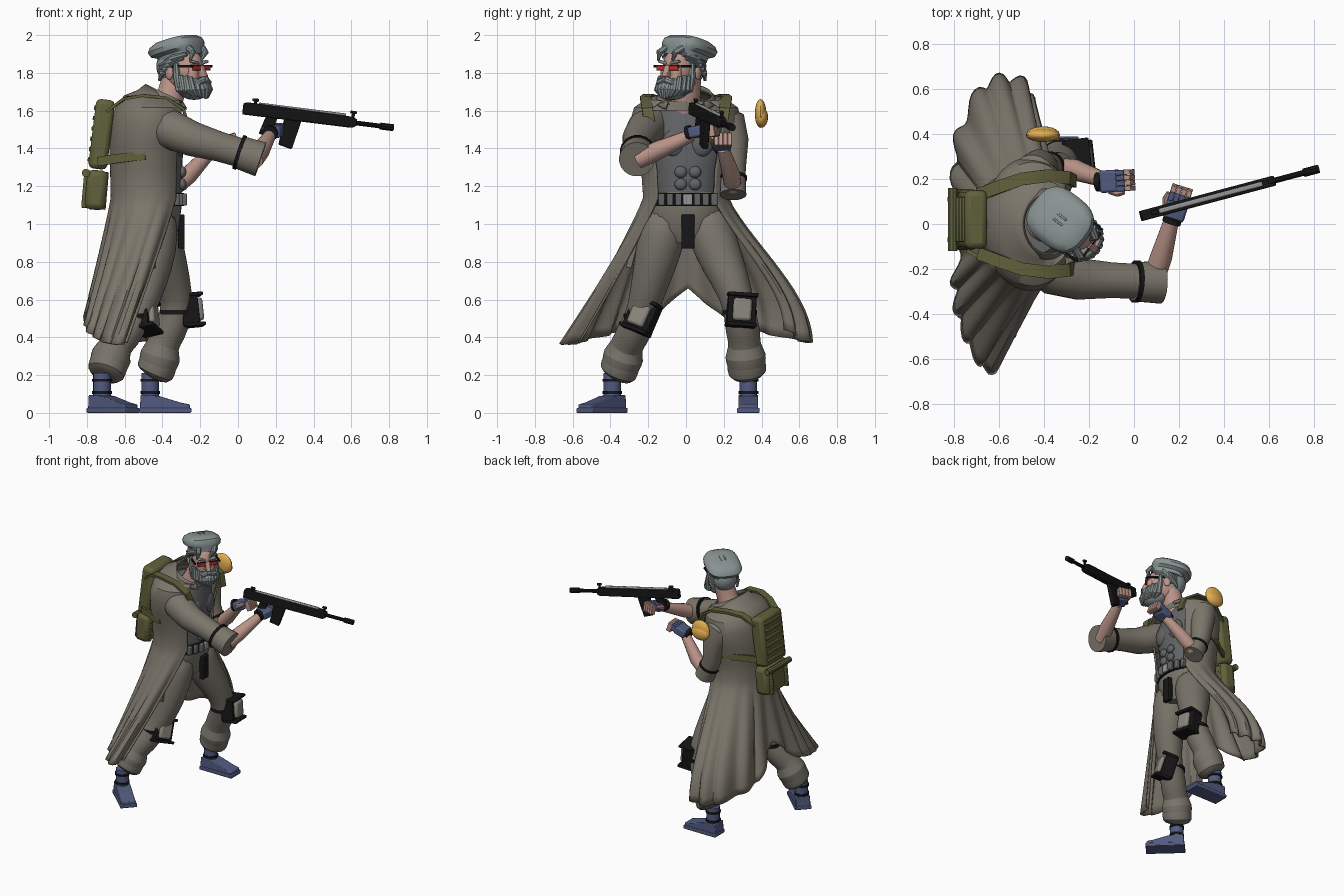
import bpy, bmesh
from math import sin, cos, pi, radians
from mathutils import Vector as V, Matrix as M

if "Cube" in bpy.data.objects:
    bpy.data.objects.remove(bpy.data.objects["Cube"])

COL = dict(coat=(.2, .18, .145), trouser=(.19, .175, .145), olive=(.12, .12, .045), skin=(.5, .3, .25),
           blue=(.085, .105, .22), black=(.008, .008, .008), hair=(.25, .29, .29), gold=(.78, .43, .08),
           vest=(.12, .125, .13), red=(.6, .03, .02), pad=(.25, .24, .2), steel=(.3, .3, .3))
MATS = {}
for k, c in COL.items():
    MATS[k] = bpy.data.materials.new(k)
    MATS[k].diffuse_color = (*c, 1)
I = M.Identity(4)


def finish(name, bm, mat, mx=I, bevel=0, sub=0, solid=0):
    bmesh.ops.transform(bm, matrix=mx, verts=bm.verts)
    bmesh.ops.recalc_face_normals(bm, faces=bm.faces)
    me = bpy.data.meshes.new(name)
    bm.to_mesh(me)
    bm.free()
    me.materials.append(MATS[mat])
    o = bpy.data.objects.new(name, me)
    bpy.context.collection.objects.link(o)
    if solid:
        o.modifiers.new("solid", "SOLIDIFY").thickness = solid
    if bevel:
        b = o.modifiers.new("bevel", "BEVEL")
        b.width, b.segments = bevel, 2
    if sub:
        o.modifiers.new("sub", "SUBSURF").levels = sub
        o.modifiers["sub"].render_levels = sub
    return o


def loft(name, rings, mat, closed=True, caps=True, **kw):
    bm = bmesh.new()
    rs = [[bm.verts.new(p) for p in r] for r in rings]
    n = len(rs[0])
    for a, b in zip(rs, rs[1:]):
        for i in range(n if closed else n - 1):
            j = (i + 1) % n
            bm.faces.new((a[i], a[j], b[j], b[i]))
    if caps and closed:
        bm.faces.new(rs[0][::-1])
        bm.faces.new(rs[-1])
    return finish(name, bm, mat, **kw)


def tube(name, pts, radii, mat, sides=14, ref=(0, 1, 0), **kw):
    pts = [V(p) for p in pts]
    rings = []
    for i, p in enumerate(pts):
        d = (pts[min(i + 1, len(pts) - 1)] - pts[max(i - 1, 0)]).normalized()
        s = d.cross(V(ref)).normalized()
        t = s.cross(d)
        r = radii[i] if isinstance(radii, list) else radii
        a, b = r if isinstance(r, tuple) else (r, r)
        rings.append([p + s * a * cos(2 * pi * (k + .5) / sides) + t * b * sin(2 * pi * (k + .5) / sides)
                      for k in range(sides)])
    return loft(name, rings, mat, **kw)


def ell(z, cx, rx, ry, n=32, cy=0, e=1.0):
    f = lambda c: abs(c) ** e * (1 if c > 0 else -1)
    return [V((cx + rx * f(cos(2 * pi * k / n)), cy + ry * f(sin(2 * pi * k / n)), z)) for k in range(n)]


def box(name, loc, dims, mat, rot=I, mx=I, bevel=.006):
    bm = bmesh.new()
    bmesh.ops.create_cube(bm, size=1, matrix=M.Translation(loc) @ rot @ M.Diagonal((*dims, 1)))
    return finish(name, bm, mat, mx, bevel)


def ball(name, loc, r, mat, mx=I):
    bm = bmesh.new()
    bmesh.ops.create_uvsphere(bm, u_segments=20, v_segments=12, radius=1,
                              matrix=M.Translation(loc) @ M.Diagonal((*r, 1)))
    return finish(name, bm, mat, mx)


def prism(name, prof, y0, y1, mat, mx=I, bevel=.005):
    return loft(name, [[V((x, y, z)) for x, z in prof] for y in (y0, y1)], mat, mx=mx, bevel=bevel)


def aim(loc, d):
    return M.Translation(loc) @ V(d).to_track_quat('X', 'Z').to_matrix().to_4x4()


# Long coat: torso rings, then a flared and folded skirt, open at the front
NU = 110
A = radians(42)
torso = [(1.675, -.375, .11, .13, .5), (1.66, -.395, .13, .15, .3), (1.655, -.43, .165, .2, .1), (1.61, -.45, .19, .265, 0),
         (1.54, -.46, .2, .285, 0), (1.42, -.475, .195, .255, 0), (1.28, -.475, .19, .225, 0), (1.14, -.475, .187, .215, 0)]
rows = []
for z, cx, rx, ry, tilt in torso:
    th = [A + (2 * pi - 2 * A) * i / NU for i in range(NU + 1)]
    rows.append([V((cx + rx * cos(t), ry * sin(t), z - tilt * rx * cos(t))) for t in th])
hem = [V(p) for p in [(-.46, .52, .44), (-.48, .62, .38), (-.58, .65, .37), (-.68, .6, .38), (-.77, .42, .42),
                      (-.80, .25, .46), (-.75, .01, .66), (-.79, -.22, .47), (-.79, -.34, .43), (-.76, -.46, .40),
                      (-.71, -.58, .37), (-.645, -.66, .36), (-.585, -.56, .37)]]
for r in range(1, 15):
    v = r / 14
    row = []
    for i in range(NU + 1):
        u = i / NU * (len(hem) - 1)
        k = min(int(u), len(hem) - 2)
        h, w = hem[k].lerp(hem[k + 1], u - k), rows[7][i]
        p = w.lerp(h, sin(pi / 2 * v ** 1.25) if i < NU * .4 else v ** 1.1)
        p.z = w.z + (h.z - w.z) * v
        out = V((w.x + .48, w.y, 0)).normalized()
        row.append(p + out * .022 * v * sin(2 * pi * 12 * i / NU))
    rows.append(row)
loft("long_coat", rows, "coat", closed=False, solid=-.012)
loft("coat_collar", [[p + V((0, 0, dz)) + V((p.x + .375, p.y, 0)) * s for p in rows[0]]
                     for dz, s in ((-.03, .2), (.012, .05), (-.02, .28))], "coat", closed=False, solid=.008)
loft("coat_shoulder_yoke", [ell(1.65, -.43, .14, .18), ell(1.60, -.44, .15, .23)], "coat", caps=False)

# Vest with chest and belly plates, hips, belt and pouches
loft("vest", [ell(z, cx, rx, ry, cy=.005) for z, cx, rx, ry in
              ((1.1, -.45, .15, .17), (1.3, -.45, .155, .185), (1.5, -.46, .175, .22), (1.62, -.44, .12, .14))], "vest")
loft("hips", [ell(z, -.45, rx, ry) for z, rx, ry in ((.9, .1, .11), (.97, .135, .19), (1.08, .15, .205), (1.17, .15, .2))],
     "trouser")
loft("belt", [ell(z, -.45, .163, .2) for z in (1.095, 1.165)], "black")
for s in (-1, 1):
    ball("chest_plate", (-.315, .01 + s * .07, 1.43), (.035, .065, .075), "vest")
    for z in (1.21, 1.275):
        ball("belly_plate", (-.295, .01 + s * .038, z), (.022, .033, .031), "vest")
    for k in range(3):
        y = s * (.05 + .045 * k)
        box("belt_pouch", (-.285 - .02 * k, y + .01, 1.13), (.03, .034, .065), "vest")
box("belt_buckle", (-.28, .01, 1.13), (.02, .05, .06), "steel")
box("hanging_holster", (-.3, .01, .96), (.035, .07, .18), "black")

# Legs: trousers with gathered cuffs, knee pads, boots
legs = [(-1, [(-.45, -.1, 1.08), (-.44, -.125, .95), (-.455, -.165, .78), (-.50, -.215, .6), (-.55, -.24, .5), (-.61, -.29, .4),
              (-.65, -.315, .355), (-.67, -.33, .3), (-.685, -.345, .26), (-.70, -.36, .21), (-.71, -.375, .19)],
         (-.72, -.39), -43, (-.475, -.24, .515), (.92, -.32, .22), 20),
        (1, [(-.45, .1, 1.08), (-.43, .13, .95), (-.38, .2, .78), (-.325, .27, .62), (-.325, .285, .52), (-.37, .305, .42),
             (-.40, .31, .36), (-.41, .315, .3), (-.425, .32, .26), (-.44, .325, .21), (-.455, .33, .19)],
         (-.465, .33), 0, (-.235, .295, .545), (1, .12, .1), -4)]
for s, path, (bx, by), ang, kp, kd, roll in legs:
    tube("trouser_leg", path, [.12, .13, .115, .088, .085, .095, .08, .118, .098, .112, .06], "trouser", 18, sub=1)
    kn = aim(kp, kd) @ M.Rotation(radians(roll * s), 4, 'X')
    box("knee_pad_base", (-.025, 0, 0), (.09, .15, .17), "black", mx=kn)
    box("knee_pad_plate", (.03, 0, 0), (.035, .1, .12), "pad", mx=kn, bevel=.015)
    for z in (-.08, .08):
        box("knee_pad_rim", (-.005, 0, z), (.11, .16, .02), "black", mx=kn)
    tube("knee_strap", [V(path[4]) + V((0, 0, z)) for z in (.0, .025)], .092, "black", 18)
    bt = M.Translation((bx, by, 0)) @ M.Rotation(radians(ang), 4, 'Z')
    tube("boot_shaft", [(0, 0, .05), (0, 0, .21)], .047, "blue", mx=bt)
    for z in (.1, .165):
        tube("boot_band", [(0, 0, z), (0, 0, z + .015)], .053, "black", mx=bt)
    prism("boot_upper", [(-.055, .02), (.21, .02), (.21, .045), (.16, .055), (.045, .09), (-.05, .095)], -.052, .052, "blue", bt)
    prism("boot_sole", [(-.058, 0), (.218, 0), (.218, .026), (-.058, .026)], -.06, .06, "blue", bt)
box("thigh_pocket", (-.48, -.285, .84), (.09, .03, .15), "trouser", M.Rotation(-.25, 4, 'X'))

# Right arm raised forward, left arm bent at the elbow
tube("right_sleeve", [(-.46, -.16, 1.55), (-.36, -.21, 1.5), (-.24, -.245, 1.45), (-.1, -.25, 1.41), (.02, -.255, 1.375)],
     [.08, .105, .093, .08, .078], "coat", 20)
tube("right_cuff", [(0, -.255, 1.382), (.03, -.257, 1.372), (.12, -.26, 1.342)], [.085, .09, .095], "coat", 20)
tube("right_cuff_band", [(0, -.255, 1.382), (.018, -.256, 1.376)], .095, "black", 20)
tube("right_forearm", [(.085, -.25, 1.34), (.12, -.15, 1.39), (.17, .03, 1.47)], [.05, .05, .033], "skin", ref=(0, 0, 1))
tube("left_sleeve", [(-.47, .17, 1.57), (-.44, .225, 1.53), (-.42, .25, 1.44), (-.4, .25, 1.3), (-.375, .25, 1.24)],
     [.07, .095, .082, .068, .065], "coat", 20)
tube("left_cuff", [(-.38, .25, 1.255), (-.365, .25, 1.22), (-.335, .25, 1.155)], [.065, .068, .07], "coat", 20)
tube("left_cuff_band", [(-.38, .25, 1.25), (-.373, .25, 1.235)], .073, "black", 20)
tube("left_forearm", [(-.34, .25, 1.19), (-.26, .24, 1.26), (-.13, .195, 1.4)], [.045, .048, .033], "skin", ref=(0, 0, 1))
for side, mx in ((1, aim((.185, .065, 1.49), (.3, .95, .18))), (-1, aim((-.105, .19, 1.425), (1, .06, .35)))):
    tube("glove_wrist", [(-.065, 0, 0), (-.04, 0, 0)], .042, "black", mx=mx)
    box("glove", (0, 0, 0), (.09, .1, .06), "blue", mx=mx, bevel=.012)
    for k in range(4):
        y = -.036 + .024 * k
        box("finger_base", (.055, y, .005), (.04, .0235, .05), "blue", mx=mx, bevel=.003)
        box("fingertip", (.085, y, -.008), (.035, .023, .07), "skin", mx=mx, bevel=.003)
    tube("thumb", [(0, side * .04, .0), (.035, side * .055, .01), (.065, side * .05, .015)], [.02, .017, .013], "skin", 8,
         ref=(0, 0, 1), mx=mx)

# Shoulder guard
ball("shoulder_guard", (-.405, .395, 1.585), (.076, .03, .076), "gold")
ball("shoulder_guard_rim", (-.405, .4, 1.565), (.074, .034, .055), "gold")

# Backpack, ribs, bed roll and straps
pk = M.Translation((-.722, .02, 1.475)) @ M.Rotation(radians(7), 4, 'Y')
box("backpack", (0, 0, 0), (.1, .26, .37), "olive", mx=pk, bevel=.025)
for k in range(6):
    box("backpack_rib", (-.05, 0, -.14 + .055 * k), (.014, .2, .025), "olive", mx=pk)
box("backpack_pouch", (-.75, .02, 1.18), (.11, .27, .21), "olive", M.Rotation(radians(5), 4, 'Y'), bevel=.03)
for y in (-.07, .11):
    box("pouch_strap", (-.757, y, 1.18), (.13, .025, .2), "olive", M.Rotation(radians(5), 4, 'Y'))
tube("pack_roll", [(-.805, -.12, 1.27), (-.805, .16, 1.27)], .022, "olive", 10, ref=(0, 0, 1))
for s in (-1, 1):
    tube("shoulder_strap", [(-.69, s * .13, 1.6), (-.6, s * .165, 1.665), (-.5, s * .2, 1.68), (-.38, s * .215, 1.668),
                            (-.29, s * .205, 1.61), (-.262, s * .19, 1.52)], (.011, .04), "olive", 4)
    tube("side_strap", [(-.74, s * .12, 1.33), (-.65, s * .17, 1.345), (-.57, s * .225, 1.355), (-.49, s * .25, 1.365)],
         (.012, .034), "olive", 4, ref=(0, 0, 1))

# Rifle
g = aim((.03, .035, 1.61), (.79, .21, -.1))
prism("rifle_body", [(0, -.03), (.6, -.028), (.62, -.015), (.62, .02), (.58, .03), (.02, .036), (0, .03)], -.023, .023, "black", g)
box("rifle_top_rail", (.32, 0, .035), (.48, .022, .016), "steel", mx=g)
tube("rifle_barrel", [(.6, 0, 0), (.78, 0, 0)], .013, "black", 10, mx=g)
tube("rifle_muzzle", [(.755, 0, 0), (.825, 0, 0)], .019, "black", 10, mx=g)
prism("rifle_magazine", [(.23, -.02), (.32, -.02), (.285, -.18), (.215, -.165)], -.017, .017, "black", g)
prism("rifle_grip", [(.13, -.02), (.19, -.02), (.155, -.13), (.1, -.12)], -.016, .016, "black", g)
for x in (.06, .6):
    box("rifle_sight", (x, 0, .04), (.016, .016, .04), "black", mx=g)
    box("rifle_sight_top", (x, 0, .054), (.035, .02, .016), "black", mx=g)

# Head, turned toward the right hand
h = M.Translation((-.3, -.015, 1.8)) @ M.Rotation(radians(-38), 4, 'Z')
tube("neck", [(-.41, 0, 1.56), (-.36, 0, 1.67), (-.33, .01, 1.78)], [.09, .075, .07], "skin")
ball("head", (.015, 0, .02), (.118, .09, .125), "skin", h)
box("face", (.085, 0, -.015), (.09, .125, .13), "skin", mx=h, bevel=.025)
prism("nose", [(.12, .045), (.14, .04), (.172, -.02), (.12, -.025)], -.016, .016, "skin", h)
box("glasses_bridge", (.132, 0, .035), (.014, .15, .012), "black", mx=h, bevel=.002)
for s in (-1, 1):
    box("brow", (.12, s * .04, .056), (.03, .055, .014), "hair", M.Rotation(s * .2, 4, 'X'), h)
    box("glasses_lens", (.136, s * .042, .025), (.014, .058, .026), "red", mx=h, bevel=.004)
    box("glasses_arm", (.065, s * .09, .035), (.14, .01, .014), "black", mx=h, bevel=.002)
    ball("ear", (-.01, s * .092, 0), (.025, .012, .036), "skin", h)
    tube("moustache", [(.155, s * .005, -.035), (.15, s * .04, -.05), (.115, s * .07, -.09)], [.018, .018, .006], "hair", 8,
         ref=(0, 0, 1), mx=h)
    tube("sideburn", [(.035, s * .088, .05), (.04, s * .09, -.02), (.05, s * .082, -.09)], [.014, .02, .02], "hair", 8,
         ref=(1, 0, 0), mx=h)
    for k in range(5):
        z = .1 - .02 * k
        tube("hair_strand", [(.09 - .02 * k, s * .07, z), (.02 - .02 * k, s * .095, z - .02), (-.08, s * .085, z - .06)],
             [.012, .018, .008], "hair", 8, mx=h, ref=(0, 0, 1))
ball("hair_back", (-.05, 0, .035), (.095, .09, .1), "hair", h)
ball("beard", (.085, 0, -.085), (.092, .08, .058), "hair", h)
for k in range(-6, 7):
    a = k * .3
    c, sn = cos(a), sin(a)
    tube("beard_strand", [(.055 + .09 * c, .085 * sn, -.05 + .035 * abs(sn)), (.075 + .09 * c, .086 * sn, -.09),
                          (.095 + .07 * c, .055 * sn, -.138 + .02 * abs(sn))], [.014, .021, .008], "hair", 8,
         ref=(1, .1, 0), mx=h)
for y, w in ((.07, .02), (-.05, -.075)):
    tube("forelock", [(.09, y, .13), (.125, (y + w) / 2, .11), (.118, w, .065)], [.018, .018, .006], "hair", 8, mx=h)

# Flat cap, leaning back
ct = h @ M.Translation((-.025, .01, .103)) @ M.Rotation(radians(-14), 4, 'Y')
loft("flat_cap", [ell(z, x, rx, ry, 28, e=.7) for z, x, rx, ry in
                  ((-.03, .01, .115, .095), (-.005, .01, .118, .1), (.01, -.005, .138, .122), (.035, -.01, .145, .128),
                   (.058, -.005, .135, .118), (.075, 0, .105, .095), (.081, 0, .05, .045))], "hair", mx=ct)
for y in (-.015, .015):
    box("cap_stitch", (0, y, .08), (.05, .01, .008), "hair", mx=ct, bevel=.002)

# Smooth shading with crisp edges
bpy.ops.object.select_all(action='SELECT')
bpy.context.view_layer.objects.active = bpy.context.selected_objects[0]
bpy.ops.object.shade_smooth_by_angle(angle=radians(35))

for m in bpy.data.materials:
    if m.users and not m.is_grease_pencil:
        m.use_nodes = True
        m.node_tree.nodes["Principled BSDF"].inputs["Base Color"].default_value = m.diffuse_color
